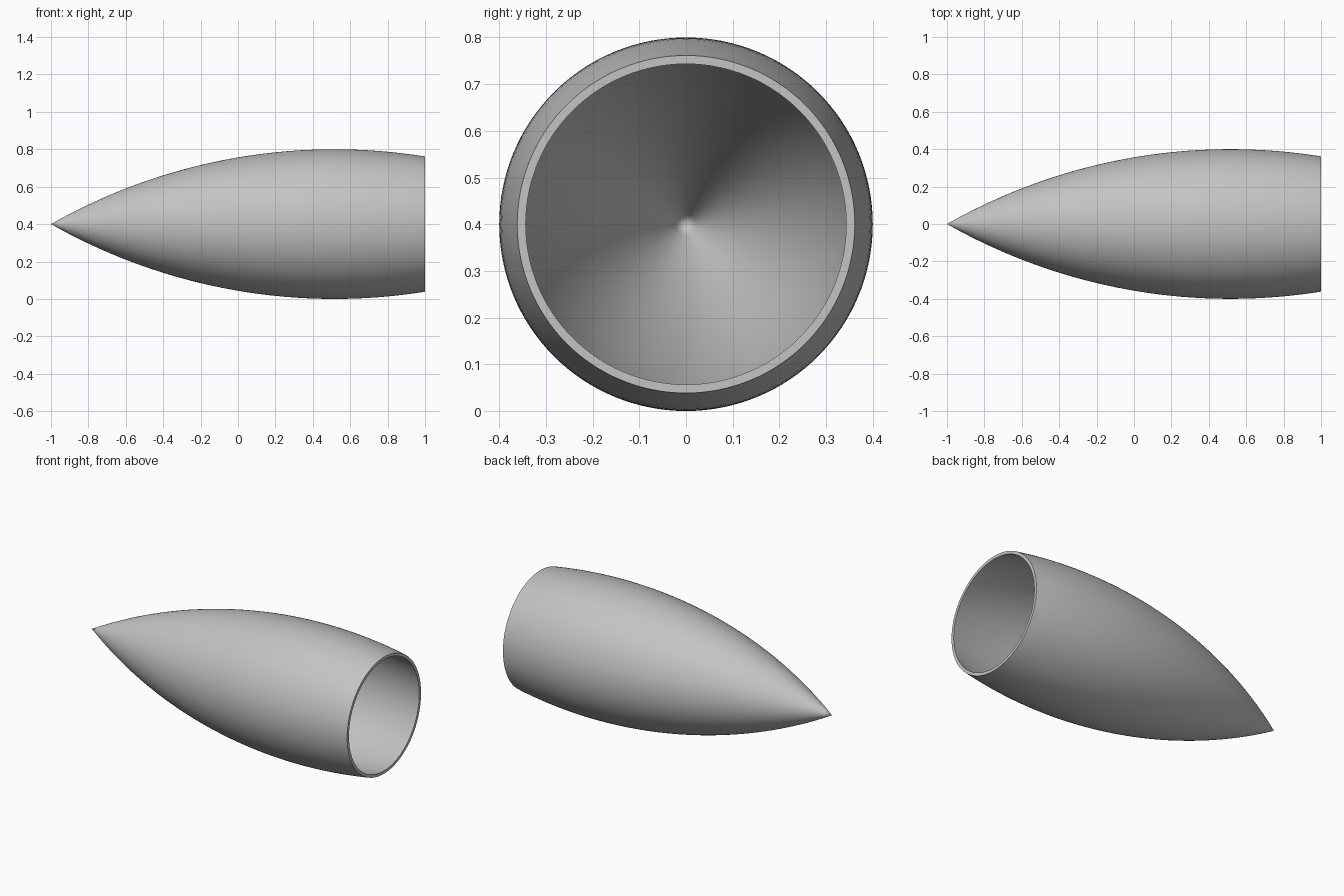
import bpy
import bmesh
import math
from mathutils import Vector

cube = bpy.data.objects.get("Cube")
if cube:
    bpy.data.objects.remove(cube, do_unlink=True)

TIP, REAR = -1.0, 1.0        # ends along x
PEAK_X, PEAK_R = 0.515, 0.4  # widest point
WALL = 0.018                 # shell thickness
RINGS, SIDES = 48, 128

# Circular arc that gives the ogive its outline
half_chord = PEAK_X - TIP
arc_radius = (half_chord ** 2 + PEAK_R ** 2) / (2 * PEAK_R)
arc_centre = PEAK_R - arc_radius


def arc_profile(radius):
    """Points from the tip on the axis to the open rear."""
    start = PEAK_X - math.sqrt(radius ** 2 - arc_centre ** 2)
    points = []
    for i in range(RINGS + 1):
        x = start + (REAR - start) * i / RINGS
        r = arc_centre + math.sqrt(radius ** 2 - (x - PEAK_X) ** 2)
        points.append(Vector((x, 0, max(r, 0) if i else 0)))
    return points


# Flat grey finish
grey = bpy.data.materials.new("grey")
grey.use_nodes = True
colour = (0.55, 0.55, 0.55, 1)
grey.diffuse_color = colour
grey.node_tree.nodes["Principled BSDF"].inputs["Base Color"].default_value = colour

# Hollow nose shell: outer arc, rear rim, inner arc, spun about x
bm = bmesh.new()
profile = arc_profile(arc_radius) + arc_profile(arc_radius - WALL)[::-1]
verts = [bm.verts.new(p) for p in profile]
edges = [bm.edges.new(pair) for pair in zip(verts, verts[1:])]
bmesh.ops.spin(bm, geom=verts + edges, cent=(0, 0, 0), axis=(1, 0, 0),
               angle=math.tau, steps=SIDES, use_merge=False)
bmesh.ops.remove_doubles(bm, verts=bm.verts, dist=0.00005)
bmesh.ops.dissolve_degenerate(bm, edges=bm.edges, dist=0.00001)
bmesh.ops.recalc_face_normals(bm, faces=bm.faces)
bmesh.ops.translate(bm, verts=bm.verts, vec=(0, 0, PEAK_R))
for face in bm.faces:
    face.smooth = True

mesh = bpy.data.meshes.new("nose_cone_shell")
bm.to_mesh(mesh)
bm.free()
mesh.set_sharp_from_angle(angle=math.radians(30))
mesh.materials.append(grey)
shell = bpy.data.objects.new("nose_cone_shell", mesh)
bpy.context.collection.objects.link(shell)
